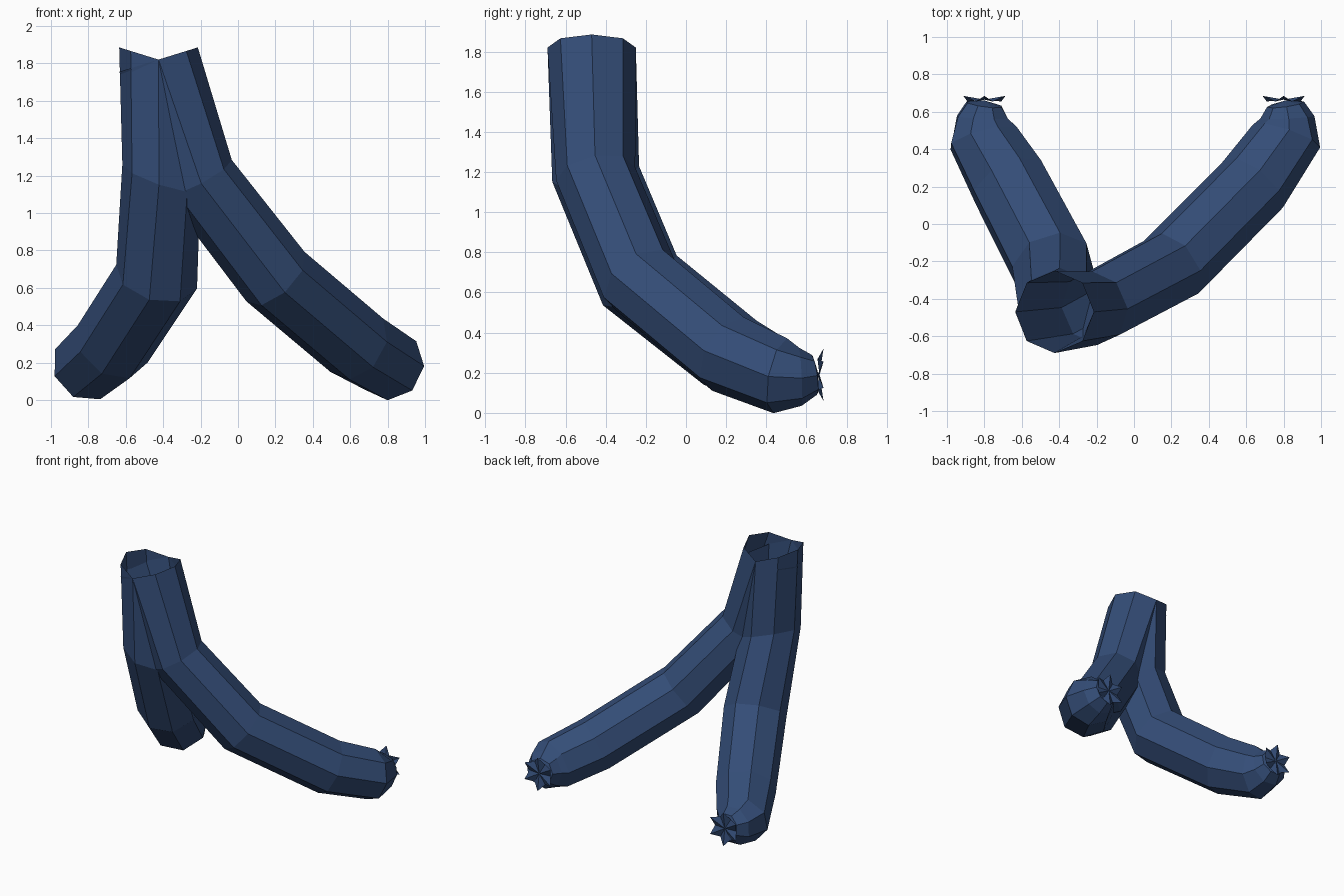
import bpy
import bmesh
import math
from mathutils import Vector

old = bpy.data.objects.get("Cube")
if old:
    bpy.data.objects.remove(old, do_unlink=True)

SIDES = 8

# Single dark blue cloth colour
cloth = bpy.data.materials.new("dark_blue_cloth")
cloth.use_nodes = True
colour = (0.034, 0.074, 0.185, 1)
cloth.diffuse_color = colour
bsdf = cloth.node_tree.nodes["Principled BSDF"]
bsdf.inputs["Base Color"].default_value = colour
bsdf.inputs["Roughness"].default_value = 0.9


def finish(name, bm):
    mesh = bpy.data.meshes.new(name)
    bm.to_mesh(mesh)
    bm.free()
    mesh.materials.append(cloth)
    obj = bpy.data.objects.new(name, mesh)
    bpy.context.scene.collection.objects.link(obj)
    return obj


def make_leg(name, path, radii, tilts):
    """Loft octagonal rings along a bent path, open on top and closed below."""
    pts = [Vector(p) for p in path]
    steps = [(b - a).normalized() for a, b in zip(pts, pts[1:])]
    normals = [steps[0]]
    normals += [(a + b).normalized() for a, b in zip(steps, steps[1:])]
    normals.append(steps[-1])
    for i, tilt in tilts.items():
        normals[i] = Vector(tilt).normalized()

    bm = bmesh.new()
    rings = []
    side = Vector((1, 0, 0))
    for i, (centre, normal, radius) in enumerate(zip(pts, normals, radii)):
        if i:
            side = normals[i - 1].rotation_difference(normal) @ side
        side = (side - normal * side.dot(normal)).normalized()
        across = normal.cross(side)
        ring = []
        for k in range(SIDES):
            a = math.tau * k / SIDES
            ring.append(bm.verts.new(
                centre + radius * (math.cos(a) * side + math.sin(a) * across)))
        rings.append(ring)
    for low, high in zip(rings, rings[1:]):
        for k in range(SIDES):
            n = (k + 1) % SIDES
            bm.faces.new((low[k], high[k], high[n], low[n]))
    # Shallow point closing the lower end
    tip = bm.verts.new(pts[-1] + normals[-1] * 0.02)
    for k in range(SIDES):
        bm.faces.new((rings[-1][k], tip, rings[-1][(k + 1) % SIDES]))
    return finish(name, bm)


def make_frayed_end(name, centre, flip):
    """Small ragged star at the closed end of a leg."""
    bm = bmesh.new()
    middle = bm.verts.new(Vector(centre) + Vector((0, 0.03, 0)))
    rim = []
    for k in range(12):
        a = math.tau * k / 12
        r = 0.13 if k % 2 else 0.09
        lift = 0.05 if k % 2 else 0.02
        offset = Vector((flip * r * math.cos(a), lift, r * math.sin(a)))
        rim.append(bm.verts.new(Vector(centre) + offset))
    for k in range(12):
        bm.faces.new((middle, rim[(k + 1) % 12], rim[k]))
    bmesh.ops.recalc_face_normals(bm, faces=bm.faces)
    return finish(name, bm)


waist = (-0.425, -0.47, 1.82)

# Left leg sweeps out to the back left
make_leg(
    "left_leg",
    [waist, (-0.21, -0.45, 1.19), (0.2, -0.23, 0.66), (0.635, 0.21, 0.293),
     (0.815, 0.47, 0.185), (0.82, 0.57, 0.18), (0.81, 0.64, 0.19)],
    [0.22, 0.2, 0.205, 0.203, 0.19, 0.145, 0.1],
    {0: (0.31, 0, -1)})
make_frayed_end("left_frayed_end", (0.8, 0.635, 0.19), 1)

# Right leg drops straighter, then runs to the back right
make_leg(
    "right_leg",
    [waist, (-0.41, -0.45, 1.19), (-0.435, -0.23, 0.66), (-0.67, 0.22, 0.3),
     (-0.805, 0.46, 0.185), (-0.81, 0.57, 0.18), (-0.8, 0.64, 0.19)],
    [0.22, 0.22, 0.225, 0.215, 0.195, 0.145, 0.1],
    {0: (-0.31, 0, -1), 1: (-0.34, 0.2, -1)})
make_frayed_end("right_frayed_end", (-0.8, 0.635, 0.19), -1)
